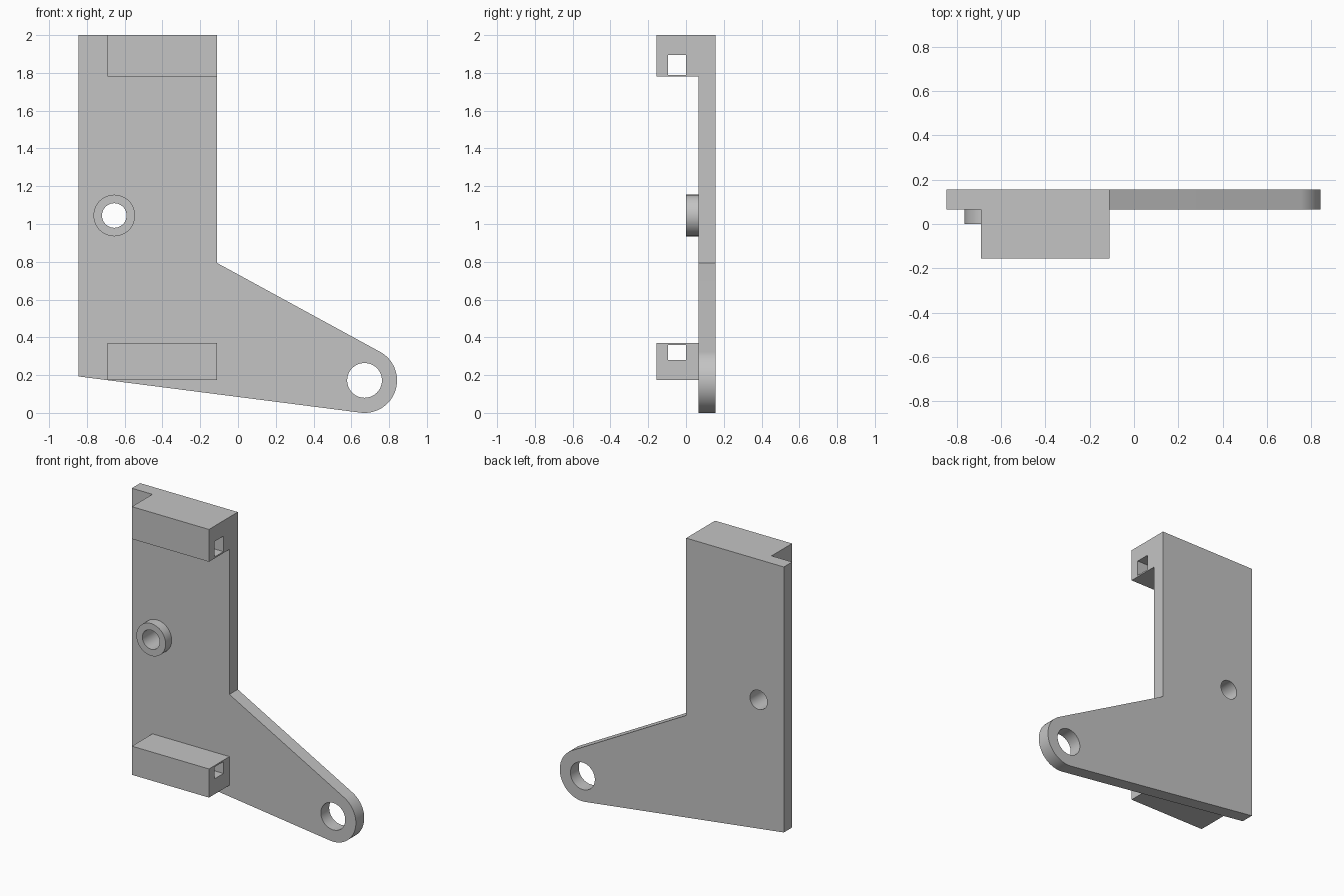
import bpy, bmesh
from math import sin, cos, pi, radians
from mathutils import Matrix

cube = bpy.data.objects.get("Cube")
if cube:
    bpy.data.objects.remove(cube, do_unlink=True)

grey = bpy.data.materials.new("plain grey")
grey.use_nodes = True
colour = (0.55, 0.55, 0.55, 1)
grey.diffuse_color = colour
grey.node_tree.nodes["Principled BSDF"].inputs["Base Color"].default_value = colour

ALONG_Y = Matrix.Rotation(pi / 2, 4, 'X')                                # profile in x, z
ALONG_X = Matrix(((0, 0, 1, 0), (1, 0, 0, 0), (0, 1, 0, 0), (0, 0, 0, 1)))  # profile in y, z


def arc(cx, cz, r, start=0, end=360, n=64):
    steps = n if end - start == 360 else n - 1
    angles = [radians(start + (end - start) * i / steps) for i in range(n)]
    return [(cx + r * cos(a), cz + r * sin(a)) for a in angles]


def rect(a0, a1, b0, b1):
    return [(a0, b0), (a1, b0), (a1, b1), (a0, b1)]


def extrude_profile(name, loops, axis, start, end):
    """Extrude an outline with holes between two positions on an axis."""
    curve = bpy.data.curves.new(name + "_profile", 'CURVE')
    curve.dimensions = '2D'
    curve.fill_mode = 'BOTH'
    curve.extrude = (end - start) / 2
    for loop in loops:
        spline = curve.splines.new('POLY')
        spline.points.add(len(loop) - 1)
        for point, (u, v) in zip(spline.points, loop):
            point.co = (u, v, 0, 1)
        spline.use_cyclic_u = True
    helper = bpy.data.objects.new(name + "_profile", curve)
    bpy.context.collection.objects.link(helper)
    graph = bpy.context.evaluated_depsgraph_get()
    mesh = bpy.data.meshes.new_from_object(helper.evaluated_get(graph))
    bpy.data.objects.remove(helper, do_unlink=True)
    bpy.data.curves.remove(curve)

    bm = bmesh.new()
    bm.from_mesh(mesh)
    bmesh.ops.remove_doubles(bm, verts=bm.verts, dist=1e-5)
    bmesh.ops.transform(bm, matrix=axis, verts=bm.verts)
    middle = (start + end) / 2
    offset = (0, middle, 0) if axis is ALONG_Y else (middle, 0, 0)
    bmesh.ops.translate(bm, vec=offset, verts=bm.verts)
    bmesh.ops.recalc_face_normals(bm, faces=bm.faces)
    for face in bm.faces:
        face.smooth = True
        face.material_index = 0
    bm.to_mesh(mesh)
    bm.free()
    mesh.set_sharp_from_angle(angle=radians(30))
    mesh.materials.clear()
    mesh.materials.append(grey)
    mesh.name = name
    obj = bpy.data.objects.new(name, mesh)
    bpy.context.collection.objects.link(obj)
    return obj


# Flat plate: upright panel flowing into a rounded arm, with two holes
bore = arc(-0.655, 1.045, 0.065)
outline = [(-0.845, 2), (-0.845, 0.193)]
outline += arc(0.67, 0.172, 0.172, -97.4, 61.4)
outline += [(-0.11, 0.793), (-0.11, 2)]
extrude_profile("plate", [outline, arc(0.67, 0.172, 0.092), bore],
                ALONG_Y, 0.065, 0.155)

# Raised collar around the small hole
extrude_profile("boss", [arc(-0.655, 1.045, 0.11), bore], ALONG_Y, 0, 0.065)

# Two blocks on the front, each with a square channel running sideways
for name, low, high, slot_low, slot_high in (
        ("upper_block", 1.78, 2, 1.79, 1.895),
        ("lower_block", 0.175, 0.37, 0.28, 0.36)):
    extrude_profile(name, [rect(-0.155, 0.065, low, high),
                           rect(-0.095, 0, slot_low, slot_high)],
                    ALONG_X, -0.69, -0.11)
